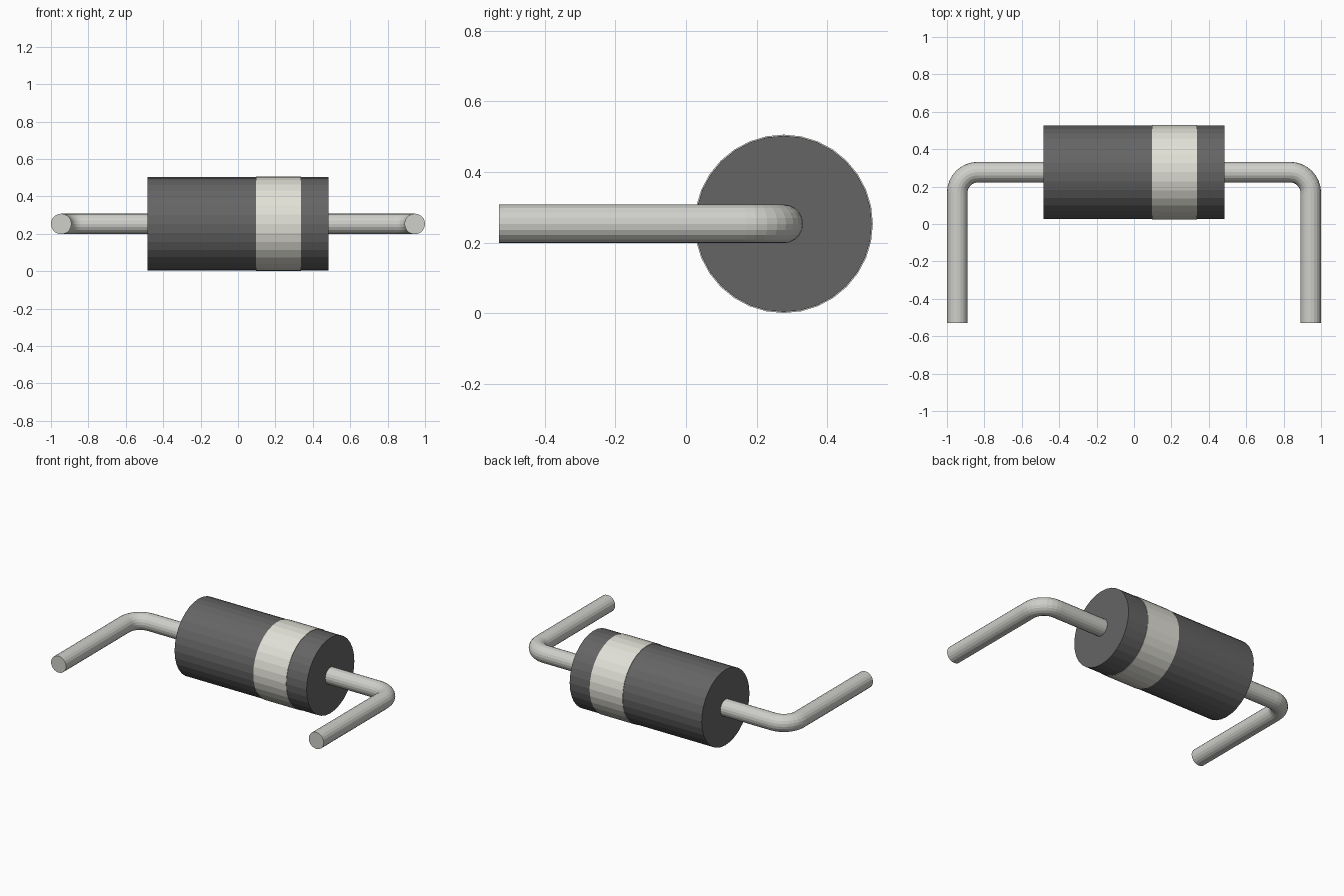
import bpy
from math import pi, sin, cos

if "Cube" in bpy.data.objects:
    bpy.data.objects.remove(bpy.data.objects["Cube"])

CY, CZ = 0.277, 0.253      # shared axis of body and leads
LEAD_R, LEAD_X, BEND = 0.055, 0.945, 0.11


def material(name, color):
    mat = bpy.data.materials.new(name)
    mat.diffuse_color = (*color, 1)
    mat.use_nodes = True
    mat.node_tree.nodes["Principled BSDF"].inputs["Base Color"].default_value = mat.diffuse_color
    return mat


def x_cylinder(name, x0, x1, radius, mat, sides=32):
    bpy.ops.mesh.primitive_cylinder_add(
        vertices=sides, radius=radius, depth=x1 - x0,
        location=((x0 + x1) / 2, CY, CZ), rotation=(0, pi / 2, 0))
    ob = bpy.context.object
    ob.name = name
    ob.data.materials.append(mat)
    return ob


def lead(name, side, mat):
    # straight out of the body end, rounded bend, straight to the front
    path = [(0.45, CY)]
    for i in range(9):
        a = pi / 2 * i / 8
        path.append((LEAD_X - BEND + BEND * sin(a), CY - BEND + BEND * cos(a)))
    path.append((LEAD_X, -0.53))
    curve = bpy.data.curves.new(name, 'CURVE')
    curve.dimensions = '3D'
    curve.bevel_depth = LEAD_R
    curve.bevel_resolution = 8
    curve.use_fill_caps = True
    spline = curve.splines.new('POLY')
    spline.points.add(len(path) - 1)
    for p, (x, y) in zip(spline.points, path):
        p.co = (side * x, y, CZ, 1)
    ob = bpy.data.objects.new(name, curve)
    bpy.context.collection.objects.link(ob)
    bpy.ops.object.select_all(action='DESELECT')
    ob.select_set(True)
    bpy.context.view_layer.objects.active = ob
    bpy.ops.object.convert(target='MESH')
    bpy.ops.object.shade_flat()
    bpy.context.object.data.materials.append(mat)


dark = material("dark_casing", (0.13, 0.13, 0.13))
cream = material("cream_band", (0.76, 0.75, 0.68))
metal = material("lead_metal", (0.62, 0.62, 0.59))

# casing and polarity band
x_cylinder("body", -0.484, 0.484, 0.25, dark)
x_cylinder("polarity_band", 0.095, 0.336, 0.253, cream)

# bent wire leads
lead("lead_right", 1, metal)
lead("lead_left", -1, metal)
